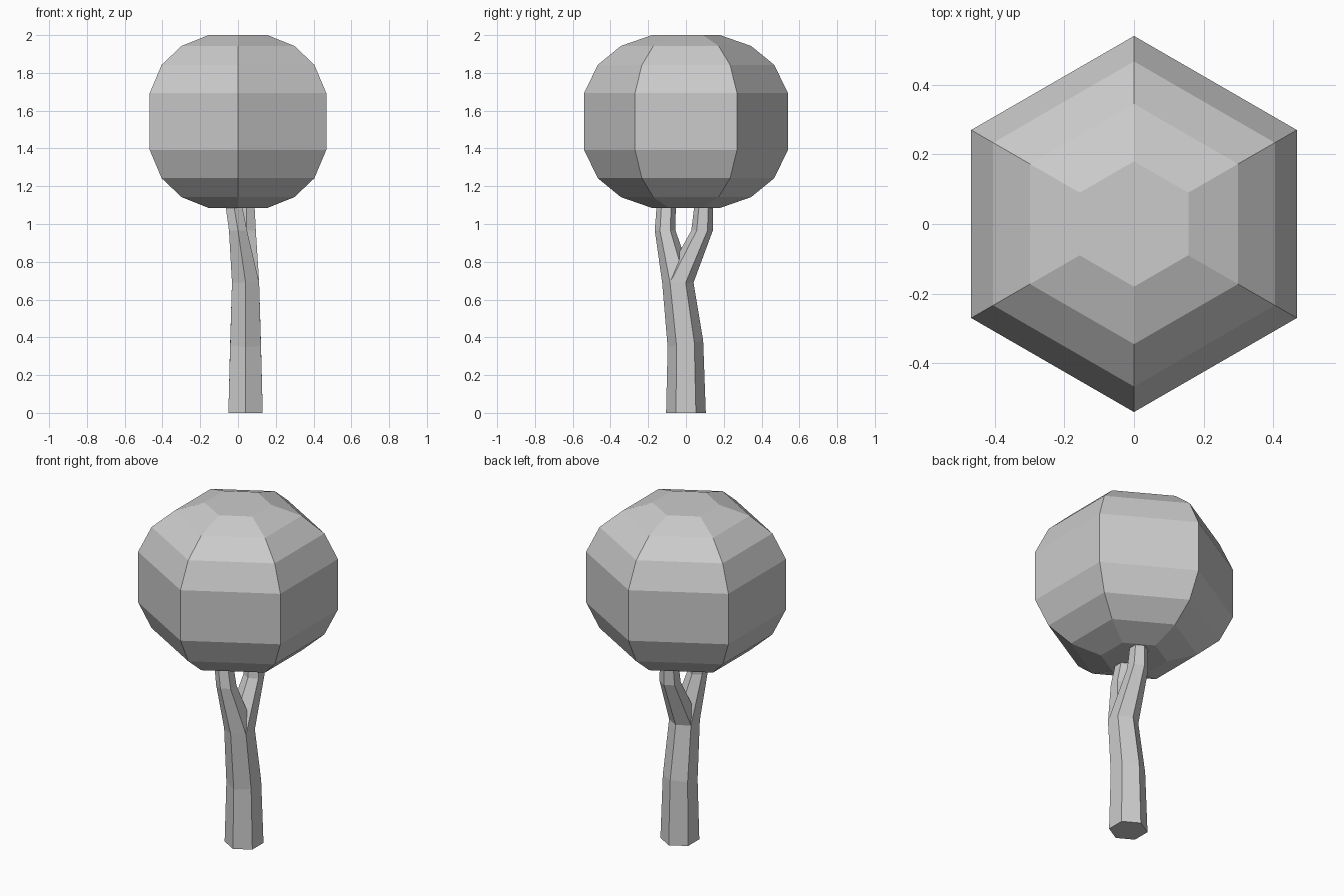
import bpy, bmesh, math

if "Cube" in bpy.data.objects:
    bpy.data.objects.remove(bpy.data.objects["Cube"])


def hex_loft(name, rings):
    """Loft six-sided rings given as (x, y, z, radius, slope along y)."""
    bm = bmesh.new()
    loops = []
    for x, y, z, r, slope in rings:
        loop = []
        for i in range(6):
            a = math.radians(90 + 60 * i)
            dy = r * math.sin(a)
            loop.append(bm.verts.new((x + r * math.cos(a), y + dy, z + slope * dy)))
        loops.append(loop)
    for lo, hi in zip(loops, loops[1:]):
        for i in range(6):
            j = (i + 1) % 6
            bm.faces.new((lo[i], lo[j], hi[j], hi[i]))
    bm.faces.new(loops[0][::-1])
    bm.faces.new(loops[-1])
    bmesh.ops.recalc_face_normals(bm, faces=bm.faces)
    mesh = bpy.data.meshes.new(name)
    bm.to_mesh(mesh)
    bm.free()
    obj = bpy.data.objects.new(name, mesh)
    bpy.context.collection.objects.link(obj)
    return obj


# Crown: rounded hexagonal drum, symmetric about its mid height
half = [(0.18, 0.4575), (0.345, 0.40), (0.467, 0.30), (0.54, 0.15)]
mid = 1.5425
crown = [(0, 0, mid - h, r, 0) for r, h in half]
crown += [(0, 0, mid + h, r, 0) for r, h in reversed(half)]
hex_loft("leaf_crown", crown)

# Trunk continuing into the front branch
fork = (0.04, -0.043, 0.69, 0.083, 0)
hex_loft("trunk_and_front_branch", [
    (0.04, 0, 0, 0.105, 0),
    (0.04, -0.003, 0.365, 0.094, 0.18),
    fork,
    (0.0, -0.11, 0.965, 0.055, 0),
    (-0.02, -0.105, 1.085, 0.051, 0),
    (-0.03, -0.103, 1.15, 0.049, 0),
])

# Rear branch leaving the fork
hex_loft("rear_branch", [
    fork,
    (0.045, 0.085, 0.965, 0.057, 0),
    (0.045, 0.093, 1.085, 0.05, 0),
    (0.045, 0.096, 1.15, 0.048, 0),
])
